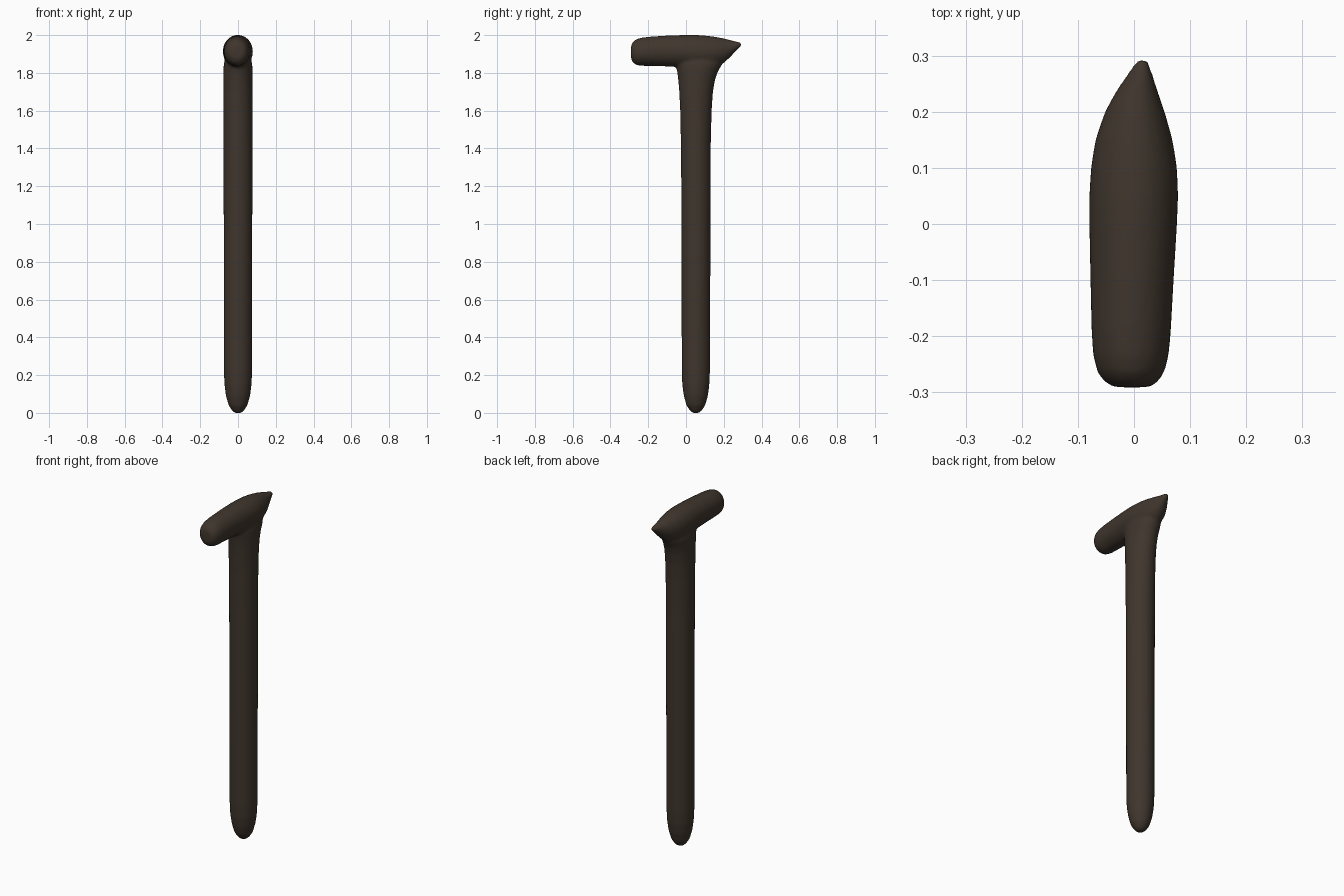
import bpy, bmesh, math
from mathutils import Vector

SIDES = 32


def loft(bm, rings):
    """Skin closed elliptical rings: (centre, half axis u, half axis v)."""
    loops = []
    for c, u, v in rings:
        loops.append([bm.verts.new(Vector(c)
                      + Vector(u) * math.cos(2 * math.pi * i / SIDES)
                      + Vector(v) * math.sin(2 * math.pi * i / SIDES))
                      for i in range(SIDES)])
    for a, b in zip(loops, loops[1:]):
        for i in range(SIDES):
            j = (i + 1) % SIDES
            bm.faces.new((a[i], a[j], b[j], b[i]))
    bm.faces.new(loops[0][::-1])
    bm.faces.new(loops[-1])


bm = bmesh.new()

# shaft with rounded foot and flared neck: z, y min, y max, x half width
shaft = [(0.0, 0.034, 0.07, 0.018), (0.012, 0.02, 0.084, 0.032),
         (0.04, 0.002, 0.102, 0.05), (0.09, -0.012, 0.116, 0.064),
         (0.15, -0.02, 0.124, 0.072), (0.22, -0.023, 0.127, 0.075),
         (1.0, -0.024, 0.13, 0.076), (1.4, -0.027, 0.131, 0.077),
         (1.6, -0.031, 0.136, 0.077), (1.7, -0.036, 0.143, 0.077),
         (1.76, -0.041, 0.153, 0.077), (1.8, -0.046, 0.166, 0.077),
         (1.84, -0.054, 0.188, 0.076), (1.87, -0.058, 0.2, 0.07),
         (1.93, -0.05, 0.18, 0.06)]
loft(bm, [((0, (a + b) / 2, z), (w, 0, 0), (0, (b - a) / 2, 0))
          for z, a, b, w in shaft])

# handle with blunt front and beaked back: y, x min, x max, z min, z max
handle = [(-0.291, -0.035, 0.028, 1.876, 1.942), (-0.282, -0.052, 0.042, 1.856, 1.963),
          (-0.265, -0.065, 0.054, 1.842, 1.978), (-0.235, -0.073, 0.062, 1.837, 1.987),
          (-0.19, -0.076, 0.066, 1.837, 1.992), (-0.1, -0.078, 0.071, 1.834, 1.998),
          (0.0, -0.08, 0.077, 1.83, 2.001), (0.05, -0.08, 0.079, 1.825, 2.001),
          (0.1, -0.077, 0.077, 1.825, 1.998), (0.15, -0.069, 0.069, 1.832, 1.992),
          (0.2, -0.052, 0.055, 1.852, 1.983), (0.235, -0.033, 0.043, 1.884, 1.974),
          (0.265, -0.013, 0.034, 1.916, 1.967), (0.285, 0.0, 0.028, 1.936, 1.962),
          (0.295, 0.006, 0.024, 1.943, 1.958)]
loft(bm, [(((l + r) / 2, y, (b + t) / 2), ((r - l) / 2, 0, 0), (0, 0, (t - b) / 2))
          for y, l, r, b, t in handle])

bmesh.ops.recalc_face_normals(bm, faces=bm.faces)
mesh = bpy.data.meshes.new("walking_cane")
bm.to_mesh(mesh)
bm.free()
cane = bpy.data.objects.new("walking_cane", mesh)
bpy.context.collection.objects.link(cane)

# dark wood colour
mat = bpy.data.materials.new("dark_wood")
mat.diffuse_color = (0.05, 0.036, 0.026, 1)
mesh.materials.append(mat)

# fuse handle and shaft, then soften the joint
remesh = cane.modifiers.new("fuse", 'REMESH')
remesh.mode = 'VOXEL'
remesh.voxel_size = 0.008
remesh.use_smooth_shade = True
soften = cane.modifiers.new("soften", 'SMOOTH')
soften.factor = 0.5
soften.iterations = 6
